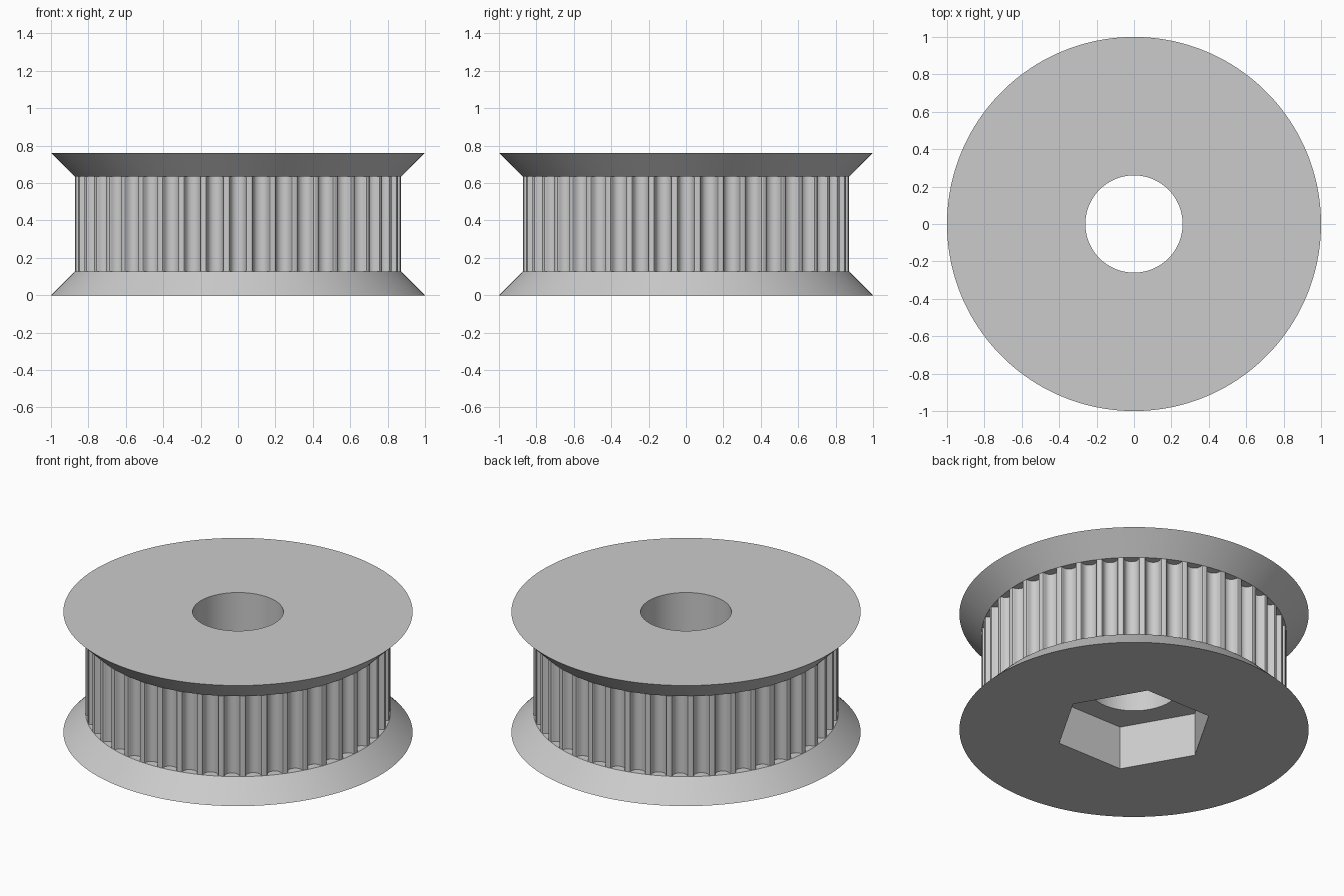
import bpy
import bmesh
from math import cos, sin, pi, sqrt, radians

old = bpy.data.objects.get("Cube")
if old:
    bpy.data.objects.remove(old)

# Main sizes
TEETH = 44
UNIT = 1 / 15.75
FLANGE_R = 1.0
DRUM_R = 13.75 * UNIT
BORE_R = 0.26
HEX_R = 0.455
HEX_DEPTH = 0.275
FLANGE_H = 2 * UNIT
HEIGHT = 12 * UNIT

# Half of one belt groove: (half width, depth), from the lip to the floor
HALF_GROOVE = [(0.847, 0), (0.735, 0.037), (0.678, 0.13), (0.656, 0.238),
               (0.62, 0.343), (0.572, 0.444), (0.512, 0.54), (0.406, 0.637),
               (0.282, 0.707), (0.144, 0.75), (0, 0.764)]
GROOVE = [(-w, d) for w, d in HALF_GROOVE] + [(w, d) for w, d in HALF_GROOVE[-2::-1]]
LIP = HALF_GROOVE[0][0] * UNIT
LIP_DIST = sqrt(DRUM_R ** 2 - LIP ** 2)
LIP_ANGLE = LIP / DRUM_R

# Four angles per tooth, shared by every round ring
ANGLES = [2 * pi * i / TEETH + LIP_ANGLE * f
          for i in range(TEETH) for f in (-1, -1 / 3, 1 / 3, 1)]

bm = bmesh.new()


def ring(radius, z, angles=ANGLES):
    return [bm.verts.new((radius * cos(a), radius * sin(a), z)) for a in angles]


def bridge(a, b):
    n = len(a)
    for i in range(n):
        j = (i + 1) % n
        bm.faces.new((a[i], a[j], b[j], b[i]))


def fill_between(a, b):
    edges = [bm.edges.get((r[i - 1], r[i])) for r in (a, b) for i in range(len(r))]
    bmesh.ops.triangle_fill(bm, use_beauty=True, edges=edges, normal=(0, 0, 1))


def toothed_level(z):
    """Rim circle, toothed outline, and the ledges closing each groove end."""
    rim = ring(DRUM_R, z)
    outline = []
    for i in range(TEETH):
        a = 2 * pi * i / TEETH
        left, mid_a, mid_b, right = rim[4 * i:4 * i + 4]
        floor = []
        for w, d in GROOVE[1:-1]:
            r, t = LIP_DIST - d * UNIT, w * UNIT
            floor.append(bm.verts.new((r * cos(a) - t * sin(a),
                                       r * sin(a) + t * cos(a), z)))
        outline += [left] + floor + [right]
        bm.faces.new([left] + floor + [right, mid_b, mid_a])
    return rim, outline


# Toothed drum
low_rim, low_outline = toothed_level(FLANGE_H)
high_rim, high_outline = toothed_level(HEIGHT - FLANGE_H)
bridge(low_outline, high_outline)

# Conical flanges
bottom_edge = ring(FLANGE_R, 0)
top_edge = ring(FLANGE_R, HEIGHT)
bridge(bottom_edge, low_rim)
bridge(high_rim, top_edge)

# Top face and shaft bore
bore_top = ring(BORE_R, HEIGHT)
bore_low = ring(BORE_R, HEX_DEPTH)
bridge(top_edge, bore_top)
bridge(bore_top, bore_low)

# Hexagonal nut pocket in the underside
hex_angles = [i * pi / 3 for i in range(6)]
hex_low = ring(HEX_R, 0, hex_angles)
hex_high = ring(HEX_R, HEX_DEPTH, hex_angles)
bridge(hex_low, hex_high)
fill_between(bottom_edge, hex_low)
fill_between(hex_high, bore_low)

bmesh.ops.recalc_face_normals(bm, faces=bm.faces[:])
mesh = bpy.data.meshes.new("belt_pulley")
bm.to_mesh(mesh)
bm.free()
pulley = bpy.data.objects.new("belt_pulley", mesh)
bpy.context.collection.objects.link(pulley)

# Plain grey material
grey = bpy.data.materials.new("light_grey")
grey.use_nodes = True
colour = (0.6, 0.6, 0.6, 1)
grey.diffuse_color = colour
grey.node_tree.nodes["Principled BSDF"].inputs["Base Color"].default_value = colour
mesh.materials.append(grey)

# Smooth curved walls, crisp edges
bpy.ops.object.select_all(action="DESELECT")
pulley.select_set(True)
bpy.context.view_layer.objects.active = pulley
bpy.ops.object.shade_smooth_by_angle(angle=radians(20))
